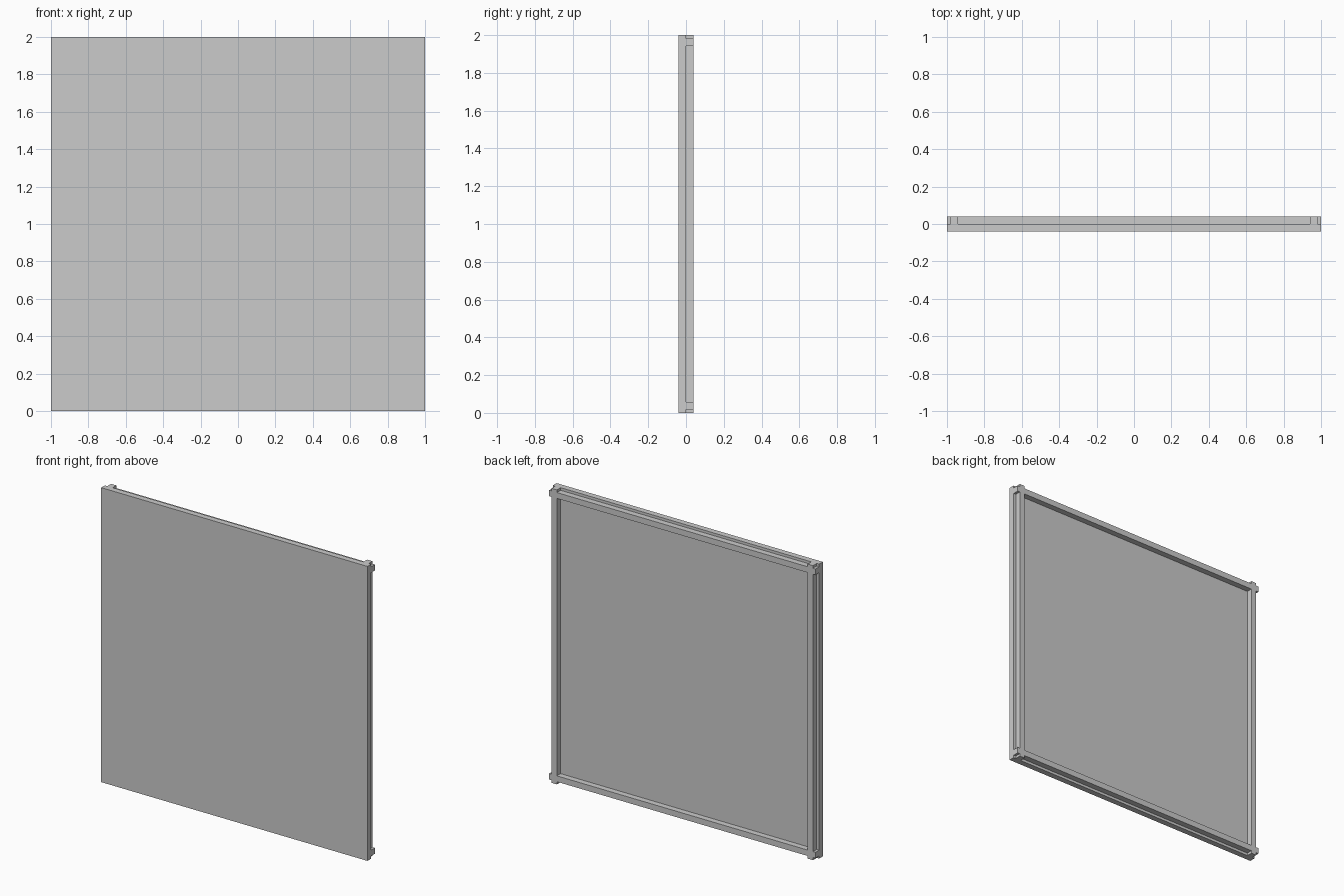
import bpy, bmesh

if "Cube" in bpy.data.objects:
    bpy.data.objects.remove(bpy.data.objects["Cube"])

HALF, DEPTH = 1.0, 0.04
INNER, OUTER = 0.942, 0.982
LINES = [-HALF, -OUTER, -INNER, INNER, OUTER, HALF]


def slab(name, xs, keep, y0, y1):
    """Extrude the kept cells of an XZ grid from y0 to y1 as one clean solid."""
    bm = bmesh.new()
    n = len(xs)
    v = [[bm.verts.new((x, y0, z + HALF)) for z in xs] for x in xs]
    for i in range(n - 1):
        for j in range(n - 1):
            if keep(i, j):
                bm.faces.new((v[i][j], v[i + 1][j], v[i + 1][j + 1], v[i][j + 1]))
    bmesh.ops.delete(bm, geom=[p for p in bm.verts if not p.link_faces], context='VERTS')
    ext = bmesh.ops.extrude_face_region(bm, geom=bm.faces[:], use_keep_orig=True)
    moved = [g for g in ext['geom'] if isinstance(g, bmesh.types.BMVert)]
    bmesh.ops.translate(bm, verts=moved, vec=(0, y1 - y0, 0))
    bmesh.ops.recalc_face_normals(bm, faces=bm.faces[:])
    mesh = bpy.data.meshes.new(name)
    bm.to_mesh(mesh)
    bm.free()
    obj = bpy.data.objects.new(name, mesh)
    bpy.context.collection.objects.link(obj)
    return obj


# Flat front panel
slab("front_panel", [-HALF, HALF], lambda i, j: True, -DEPTH, 0)

# Rear frame: crossing rails whose ends reach the panel edge as corner tabs
slab("rear_frame", LINES, lambda i, j: i in (1, 3) or j in (1, 3), 0, DEPTH)
